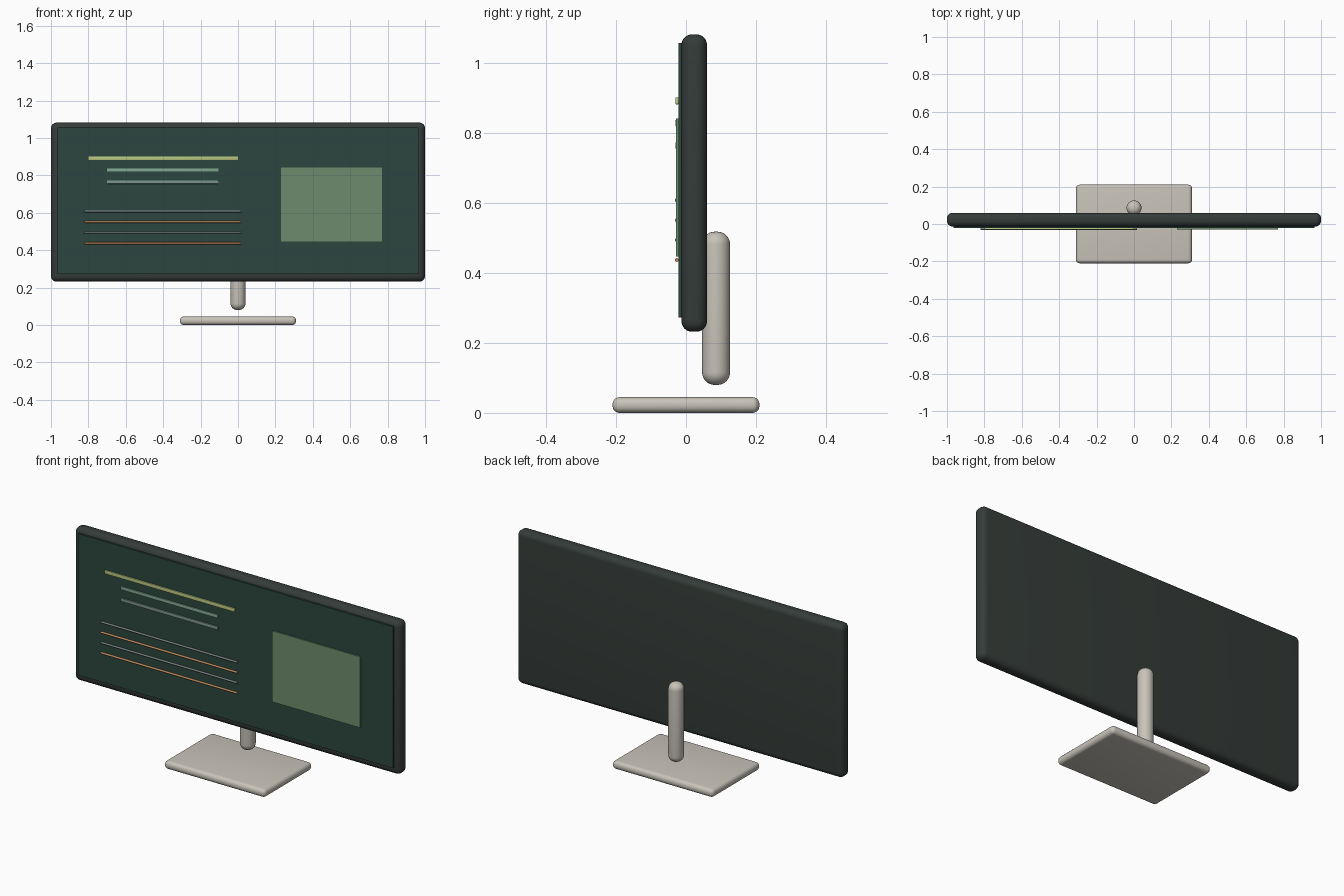
import bpy, math

if "Cube" in bpy.data.objects:
    bpy.data.objects.remove(bpy.data.objects["Cube"])


def material(name, rgb):
    m = bpy.data.materials.new(name)
    m.diffuse_color = (*rgb, 1)
    m.use_nodes = True
    m.node_tree.nodes["Principled BSDF"].inputs["Base Color"].default_value = m.diffuse_color
    return m


def finish(obj, name, mat):
    obj.name = name
    obj.data.materials.append(mat)
    bpy.ops.object.shade_smooth_by_angle(angle=math.radians(35))
    return obj


def box(name, x, y, z, mat, bevel=0, segments=5):
    """Box from (min, max) ranges, optionally with rounded edges."""
    bpy.ops.mesh.primitive_cube_add(size=1, location=[(a + b) / 2 for a, b in (x, y, z)])
    obj = bpy.context.object
    obj.scale = [b - a for a, b in (x, y, z)]
    bpy.ops.object.transform_apply(location=False, rotation=False, scale=True)
    if bevel:
        mod = obj.modifiers.new("Rounding", "BEVEL")
        mod.width, mod.segments = bevel, segments
        bpy.ops.object.modifier_apply(modifier=mod.name)
    return finish(obj, name, mat)


def rod(name, radius, length, location, mat, rotation=(0, 0, 0), bevel=0, sides=32):
    bpy.ops.mesh.primitive_cylinder_add(vertices=sides, radius=radius, depth=length,
                                        location=location, rotation=rotation)
    obj = bpy.context.object
    if bevel:
        mod = obj.modifiers.new("Rounding", "BEVEL")
        mod.width, mod.segments = bevel, 8
        mod.limit_method, mod.angle_limit = "ANGLE", math.radians(40)
        bpy.ops.object.modifier_apply(modifier=mod.name)
    return finish(obj, name, mat)


shell = material("dark_shell", (0.035, 0.045, 0.04))
glass = material("screen_green", (0.025, 0.062, 0.049))
sage = material("sage", (0.15, 0.26, 0.15))
yellow = material("pale_yellow", (0.50, 0.58, 0.22))
mint = material("mint", (0.23, 0.40, 0.30))
grey_green = material("grey_green", (0.20, 0.30, 0.27))
grey = material("line_grey", (0.19, 0.23, 0.23))
orange = material("line_orange", (0.55, 0.27, 0.12))
stone = material("warm_grey", (0.58, 0.55, 0.49))

# Monitor body and screen
box("monitor_shell", (-1, 1), (-0.013, 0.06), (0.232, 1.082), shell, 0.03, 6)
box("screen", (-0.966, 0.966), (-0.022, -0.012), (0.273, 1.057), glass)

# Graphics raised on the screen
box("picture_panel", (0.23, 0.77), (-0.029, -0.021), (0.447, 0.841), sage)
for name, x0, x1, zc, h, mat in (("heading_bar", -0.80, 0.0, 0.892, 0.02, yellow),
                                 ("upper_text_bar", -0.70, -0.105, 0.829, 0.018, mint),
                                 ("lower_text_bar", -0.70, -0.105, 0.764, 0.018, grey_green)):
    box(name, (x0, x1), (-0.03, -0.021), (zc - h / 2, zc + h / 2), mat, 0.002, 2)
for i in range(4):
    rod(f"text_line_{i + 1}", 0.0055, 0.835, (-0.4025, -0.0265, 0.608 - 0.057 * i),
        (grey, orange)[i % 2], (0, math.pi / 2, 0), sides=12)

# Stand
rod("stand_neck", 0.04, 0.438, (0, 0.086, 0.299), stone, bevel=0.036)
box("stand_base", (-0.31, 0.31), (-0.21, 0.21), (0.0, 0.045), stone, 0.02, 5)
